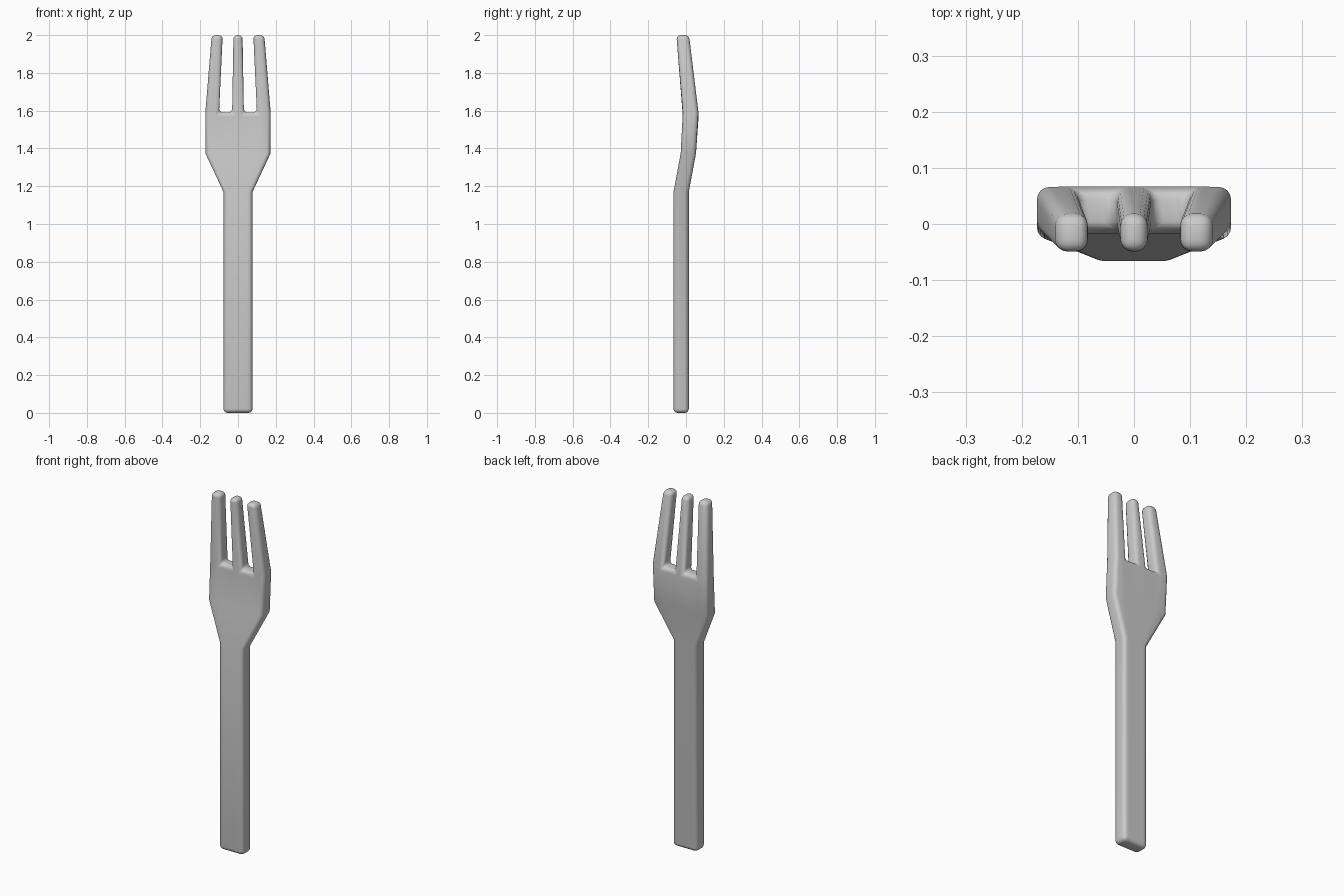
import bpy, bmesh

if "Cube" in bpy.data.objects:
    bpy.data.objects.remove(bpy.data.objects["Cube"])

# Rows from handle end to tine tips: height, front y, back y, column x positions
def spread(w):
    return [w * f for f in (-1, -0.58, -0.18, 0.18, 0.58, 1)]

rows = [
    (0.00, -0.066, 0.015, spread(0.077)),
    (1.17, -0.066, 0.015, spread(0.077)),
    (1.375, -0.028, 0.053, spread(0.173)),
    (1.59, -0.017, 0.066, spread(0.173)),
    (2.00, -0.051, 0.016, [-0.139, -0.081, -0.024, 0.024, 0.081, 0.139]),
]

bm = bmesh.new()
grid = [[[bm.verts.new((x, y, z)) for x in xs] for y in (yf, yb)]
        for z, yf, yb, xs in rows]

# Filled cells: full width for handle and head, alternate columns for tines
cells = {(r, c) for r in range(3) for c in range(5)} | {(3, c) for c in (0, 2, 4)}
for r, c in cells:
    corners = [(r, c), (r, c + 1), (r + 1, c + 1), (r + 1, c)]
    for side in (0, 1):
        bm.faces.new([grid[i][side][j] for i, j in corners])
    # Walls wherever the neighbouring cell is empty
    neighbours = [(r - 1, c), (r, c + 1), (r + 1, c), (r, c - 1)]
    for k, n in enumerate(neighbours):
        if n not in cells:
            (i, j), (p, q) = corners[k], corners[(k + 1) % 4]
            bm.faces.new([grid[i][0][j], grid[p][0][q], grid[p][1][q], grid[i][1][j]])
bmesh.ops.recalc_face_normals(bm, faces=bm.faces)

mesh = bpy.data.meshes.new("fork")
bm.to_mesh(mesh)
bm.free()
fork = bpy.data.objects.new("fork", mesh)
bpy.context.collection.objects.link(fork)

# Soft rounded edges
bevel = fork.modifiers.new("rounding", 'BEVEL')
bevel.width = 0.022
bevel.segments = 4
bevel.limit_method = 'ANGLE'
bevel.angle_limit = 0.7
bevel.use_clamp_overlap = False
for poly in mesh.polygons:
    poly.use_smooth = True
